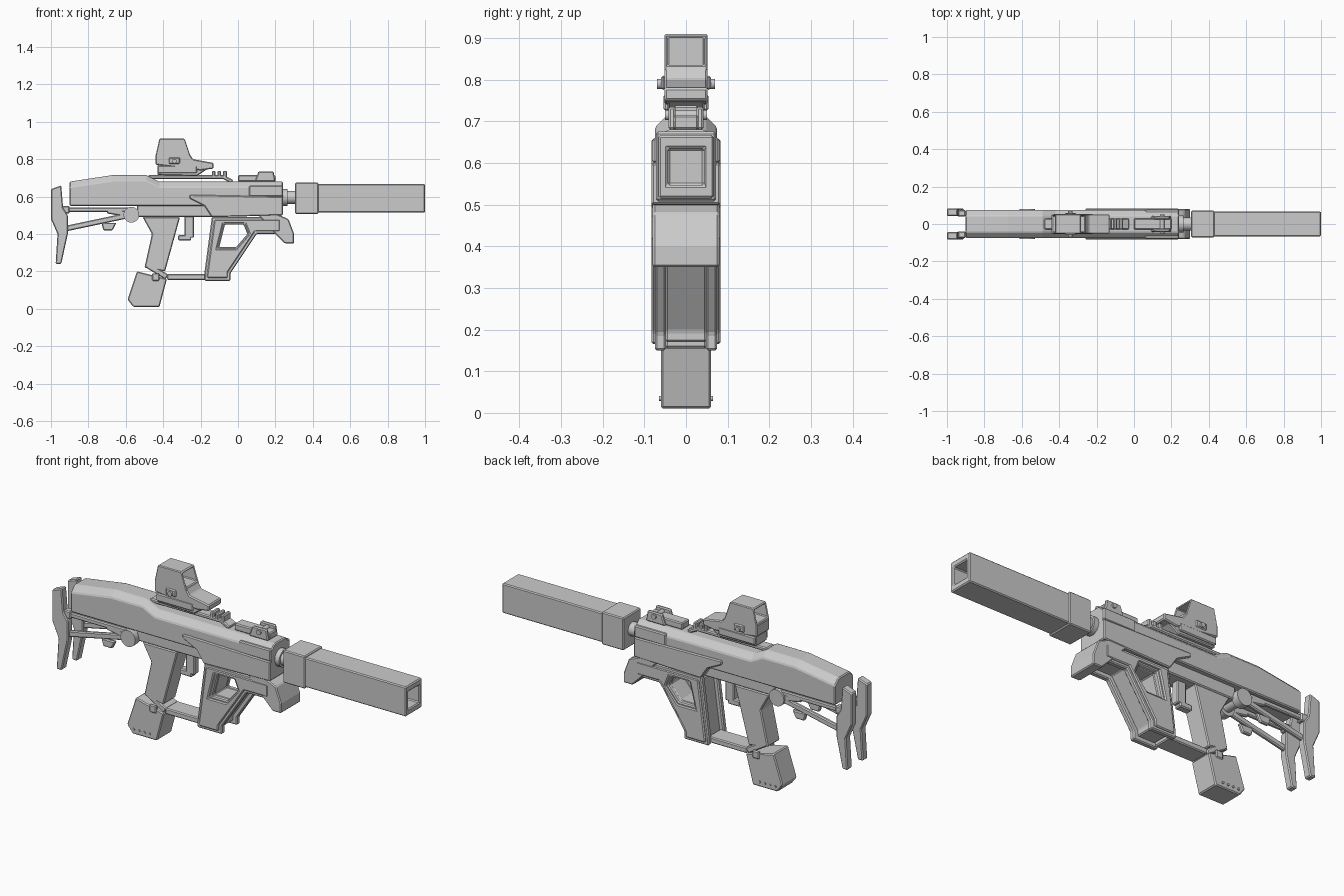
import bpy, bmesh, math
from mathutils import Vector

cube = bpy.data.objects.get("Cube")
if cube:
    bpy.data.objects.remove(cube, do_unlink=True)

# Shared stations along the body, heights and half widths
REAR, FRONT, MUZZLE = -0.9, 0.24, 1.0
HEEL, BELLY, SEAM, DECK, HUMP = 0.15, 0.49, 0.55, 0.68, 0.715
NARROW, SLIM, BODY, WIDE = 0.03, 0.05, 0.075, 0.083


def finish(name, bm):
    bmesh.ops.recalc_face_normals(bm, faces=bm.faces)
    mesh = bpy.data.meshes.new(name)
    bm.to_mesh(mesh)
    bm.free()
    obj = bpy.data.objects.new(name, mesh)
    bpy.context.collection.objects.link(obj)
    return obj


def soften(obj, width=0.005):
    bevel = obj.modifiers.new("Bevel", 'BEVEL')
    bevel.width, bevel.segments = width, 1
    bevel.limit_method, bevel.angle_limit = 'ANGLE', math.radians(30)
    return obj


def extrude(name, points, near, far):
    """Side profile in x, z swept from y = near to y = far."""
    bm = bmesh.new()
    face = bm.faces.new([bm.verts.new((x, near, z)) for x, z in points])
    swept = bmesh.ops.extrude_face_region(bm, geom=[face])["geom"]
    moved = [item for item in swept if isinstance(item, bmesh.types.BMVert)]
    bmesh.ops.translate(bm, verts=moved, vec=(0, far - near, 0))
    return finish(name, bm)


def punch(obj, hole, half=WIDE * 2):
    """Cut a side-profile hole of the given half width through the part."""
    cutter = extrude("cutter", hole, -half, half)
    cutter.hide_render = True
    boolean = obj.modifiers.new("Cut", 'BOOLEAN')
    boolean.object, boolean.solver = cutter, 'EXACT'
    deps = bpy.context.evaluated_depsgraph_get()
    mesh = bpy.data.meshes.new_from_object(obj.evaluated_get(deps))
    obj.modifiers.clear()
    obj.data = mesh
    bpy.data.objects.remove(cutter, do_unlink=True)


def slab(name, points, half, hole=None, hole_half=WIDE * 2):
    """Part centred across the body."""
    obj = extrude(name, points, -half, half)
    if hole:
        punch(obj, hole, hole_half)
    return soften(obj)


def pair(name, points, inner, outer, hole=None):
    """Part repeated on both sides of the body."""
    obj = extrude(name, points, inner, outer)
    if hole:
        punch(obj, hole)
    soften(obj)
    obj.modifiers.new("Mirror", 'MIRROR').use_axis = (False, True, False)
    return obj


def rect(left, right, low, high):
    return [(left, low), (left, high), (right, high), (right, low)]


def strut(start, end, thick):
    """Outline of a straight bar between two points."""
    start, end = Vector(start), Vector(end)
    side = (end - start).orthogonal().normalized() * thick / 2
    return [start + side, end + side, end - side, start - side]


def inset(points, amount):
    """Shrink a clockwise outline evenly; a negative amount grows it."""
    points = [Vector(p) for p in points]
    result = []
    for i, here in enumerate(points):
        before = (here - points[i - 1]).normalized()
        after = (points[(i + 1) % len(points)] - here).normalized()
        n, m = Vector((before.y, -before.x)), Vector((after.y, -after.x))
        result.append(here + (n + m) * amount / (1 + n.dot(m)))
    return result


def loft(name, stations, low, half, chamfer):
    """Body with chamfered top edges through stations of x and top height."""
    bm = bmesh.new()
    rings = []
    for x, top in stations:
        side = [(half, low), (half, top - chamfer), (half - chamfer, top)]
        outline = side + [(-y, z) for y, z in reversed(side)]
        rings.append([bm.verts.new((x, y, z)) for y, z in outline])
    for ring, following in zip(rings, rings[1:]):
        for i in range(len(ring)):
            bm.faces.new((ring[i - 1], ring[i], following[i], following[i - 1]))
    bm.faces.new(rings[0])
    bm.faces.new(rings[-1])
    return soften(finish(name, bm))


def cylinder(name, location, radius, length, along_x=False):
    turn = (0, math.pi / 2, 0) if along_x else (math.pi / 2, 0, 0)
    bpy.ops.mesh.primitive_cylinder_add(vertices=24, radius=radius, depth=length,
                                        location=location, rotation=turn)
    bpy.context.object.name = name
    bpy.ops.object.shade_smooth_by_angle()


# Upper shell and lower receiver
loft("upper_shell", [(REAR, DECK), (-0.67, HUMP), (-0.49, HUMP), (-0.42, DECK), (FRONT, DECK)],
     SEAM, BODY, NARROW)
slab("lower_receiver", rect(-0.54, -0.1, BELLY, SEAM + NARROW), SLIM)
slab("pistol_grip", [(-0.51, BELLY), (-0.31, BELLY), (-0.39, 0.2), (-0.5, 0.22), (-0.46, 0.4)],
     SLIM)

# Magazine
slab("magazine", [(-0.54, 0.2), (-0.38, 0.16), (-0.42, 0.01), (-0.56, 0.01), (-0.59, 0.05)], 0.06)
pair("magazine_catch", rect(-0.46, -0.42, HEEL, 0.19), SLIM, 0.065)
for i in range(4):
    cylinder("magazine_rivet", (-0.55 + i * NARROW, 0, 0.035), 0.006, 0.13)

# Trigger and guard
slab("trigger_blade", strut((-0.26, 0.5), (-0.26, 0.38), SLIM), 0.02)
slab("trigger_toe", strut((-0.32, 0.38), (-0.25, 0.38), NARROW), 0.02)
guard = [(-0.48, 0.23), (-0.38, 0.17), (-0.16, 0.17)]
for start, end in zip(guard, guard[1:]):
    slab("trigger_guard", strut(start, end, NARROW), SLIM)

# Forward chassis
slab("chassis", [(-0.26, 0.61), (FRONT, 0.6), (FRONT, 0.5), (-0.14, BELLY), (-0.18, SEAM),
                 (-0.26, 0.59)], WIDE)
pair("shell_side_panel", rect(0.06, FRONT, 0.6, 0.66), SLIM, 0.08)

# Skeleton foregrip: one outline gives core, cheeks and raised ribs
outline = [(-0.14, BELLY), (FRONT, BELLY), (FRONT, 0.4), (0.1, 0.4), (-0.04, 0.19),
           (-0.04, HEEL), (-0.18, HEEL), (-0.18, 0.19)]
window = [(-0.07, 0.45), (0.03, 0.45), (0.05, 0.4), (-0.01, 0.33), (-0.1, 0.33)]
slab("foregrip_core", inset(outline, 0.02), SLIM, window)
pair("foregrip_cheek", outline, SLIM - 0.002, BODY, window)
pair("foregrip_rib", inset(outline, 0.015), BODY - 0.01, WIDE, inset(window, -0.01))
slab("foregrip_nose", [(0.1, 0.51), (0.2, 0.51), (0.27, 0.48), (0.3, 0.4), (0.3, 0.35),
                       (0.25, 0.35), (0.2, 0.4)], 0.08)

# Barrel and hollow square muzzle shroud
cylinder("barrel", (0.27, 0, 0.595), 0.035, 0.12, along_x=True)
cylinder("barrel_collar", (0.25, 0, 0.595), 0.045, NARROW, along_x=True)
slab("shroud_collar", rect(0.305, 0.43, 0.508, 0.675), 0.072)
slab("muzzle_shroud", rect(0.4, MUZZLE, 0.515, 0.667), 0.066,
     rect(0.7, MUZZLE * 2, 0.547, 0.635), 0.044)

# Bridge rail and folded front sight
slab("bridge_rail", rect(-0.48, -0.06, HUMP - 0.02, HUMP), NARROW)
slab("bridge_ramp", strut((-0.08, HUMP - 0.01), (-0.03, DECK), 0.02), NARROW)
for i in range(3):
    left = -0.14 + i * NARROW
    slab("rail_tooth", rect(left, left + 0.02, HUMP - 0.01, 0.738), NARROW)
slab("folded_sight", rect(0, 0.2, DECK, HUMP), NARROW)
pair("folded_sight_ear", [(0.09, DECK), (0.11, 0.735), (0.19, 0.735), (0.2, DECK)], 0.025, 0.042)
cylinder("folded_sight_pin", (HEEL, 0, HUMP), 0.012, 0.1)

# Optic
slab("optic_mount", [(-0.43, 0.77), (-0.13, 0.77), (-0.22, HUMP - 0.005), (-0.43, HUMP)], 0.045)
slab("optic_body", [(-0.44, 0.77), (-0.44, 0.83), (-0.26, 0.83), (-0.24, 0.8), (-0.13, 0.78),
                    (-0.13, 0.75), (-0.2, 0.74)], 0.052)
slab("optic_hood", [(-0.44, 0.82), (-0.42, 0.91), (-0.285, 0.91), (-0.255, 0.82)], 0.052,
     rect(-MUZZLE, MUZZLE, 0.835, 0.9), 0.044)
slab("optic_lens", rect(-0.36, -0.35, 0.83, 0.905), 0.046)
pair("optic_side_block", rect(-0.37, -0.31, 0.775, 0.81), SLIM, 0.06)
cylinder("optic_knobs", (-0.34, 0, 0.79), 0.012, 0.14)
pair("mount_lever", strut((-0.43, 0.745), (-0.22, 0.745), 0.04), 0.04, 0.054)

# Split folding stock
PIVOT = (-0.57, 0.503)
pair("stock_upper_arm", strut((-0.95, 0.53), (-0.56, 0.53), 0.025), SLIM, 0.07)
pair("stock_lower_arm", strut((-0.94, 0.425), PIVOT, NARROW), SLIM, 0.07)
pair("stock_brace", strut((-0.7, 0.525), PIVOT, NARROW), SLIM, 0.07)
pair("stock_latch", [(-0.73, 0.46), (-0.65, 0.46), (-0.67, 0.42), (-0.72, 0.42)], SLIM, 0.07)
for side in (-1, 1):
    cylinder("stock_pivot", (PIVOT[0], side * 0.06, PIVOT[1]), 0.042, 0.04)
cylinder("stock_axle", (PIVOT[0], 0, PIVOT[1]), 0.025, 0.1)
pair("butt_plate", [(-MUZZLE, 0.64), (-0.945, 0.66), (-0.935, 0.54), (-0.91, 0.5), (-0.91, 0.4),
                    (-0.945, 0.24), (-0.975, 0.24), (-0.965, 0.4), (-MUZZLE, 0.48)], 0.042, WIDE)
pair("butt_hinge", rect(-0.945, REAR, 0.51, SEAM), 0.04, BODY)
